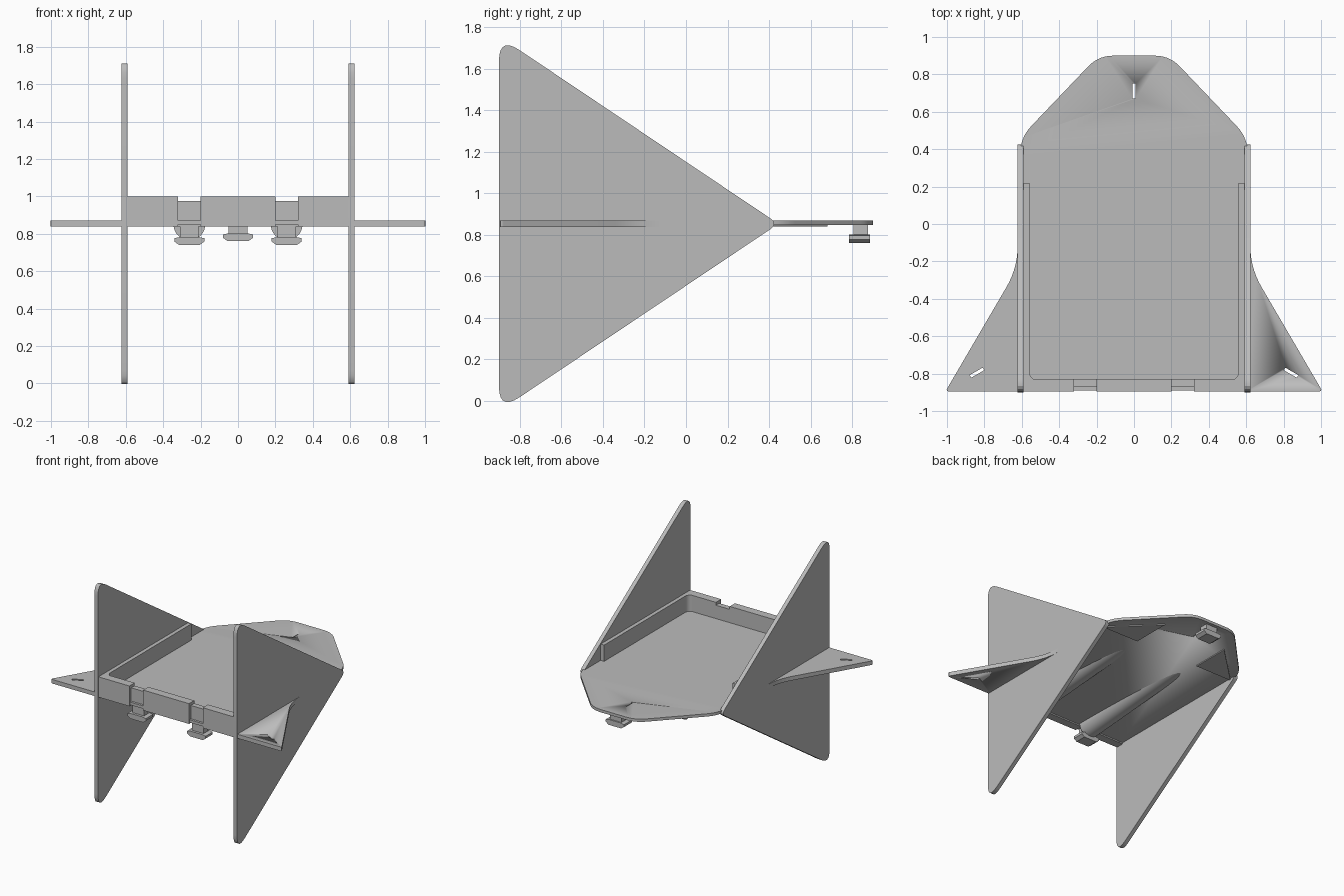
import bpy, bmesh, math
from mathutils import Vector, Matrix

if "Cube" in bpy.data.objects:
    bpy.data.objects.remove(bpy.data.objects["Cube"])

grey = bpy.data.materials.new("plain grey")
grey.diffuse_color = (0.5, 0.5, 0.5, 1)
grey.use_nodes = True
grey.node_tree.nodes["Principled BSDF"].inputs["Base Color"].default_value = grey.diffuse_color


def finish(name, bm, smooth=True):
    bmesh.ops.remove_doubles(bm, verts=bm.verts, dist=1e-5)
    bmesh.ops.recalc_face_normals(bm, faces=bm.faces)
    me = bpy.data.meshes.new(name)
    bm.to_mesh(me)
    bm.free()
    ob = bpy.data.objects.new(name, me)
    bpy.context.collection.objects.link(ob)
    me.materials.append(grey)
    if smooth:
        bpy.ops.object.select_all(action='DESELECT')
        ob.select_set(True)
        bpy.context.view_layer.objects.active = ob
        bpy.ops.object.shade_smooth_by_angle(angle=math.radians(25))
    return ob


def rounded(points, steps=7):
    """Points are (u, v, cut): each corner is replaced by a curve starting cut away."""
    out, n = [], len(points)
    for i, (u, v, cut) in enumerate(points):
        p = Vector((u, v))
        if cut == 0:
            out.append(p)
            continue
        a = p + (Vector(points[i - 1][:2]) - p).normalized() * cut
        b = p + (Vector(points[(i + 1) % n][:2]) - p).normalized() * cut
        for k in range(steps + 1):
            t = k / steps
            out.append(a * (1 - t) ** 2 + p * 2 * t * (1 - t) + b * t * t)
    return out


def extrude(name, outline, axis, lo, hi):
    """Prism from a 2D outline along x (outline y,z), y (x,z) or z (x,y)."""
    def place(p, d):
        return {'x': (d, p[0], p[1]), 'y': (p[0], d, p[1]), 'z': (p[0], p[1], d)}[axis]
    bm = bmesh.new()
    face = bm.faces.new([bm.verts.new(place(p, lo)) for p in outline])
    geo = bmesh.ops.extrude_face_region(bm, geom=[face])
    move = Vector(place((0, 0), hi - lo))
    bmesh.ops.translate(bm, vec=move, verts=[v for v in geo['geom'] if isinstance(v, bmesh.types.BMVert)])
    return finish(name, bm)


def box(name, x0, x1, y0, y1, z0, z1):
    return extrude(name, [(x0, y0), (x1, y0), (x1, y1), (x0, y1)], 'z', z0, z1)


def cut_slot(target, x, y, angle):
    # narrow vertical slot through a plate
    c = box("slot_cutter", -0.04, 0.04, -0.008, 0.008, 0.7, 1.0)
    c.data.transform(Matrix.Translation((x, y, 0)) @ Matrix.Rotation(math.radians(angle), 4, 'Z'))
    c.hide_render = True
    c.hide_viewport = True
    m = target.modifiers.new("slot", 'BOOLEAN')
    m.operation = 'DIFFERENCE'
    m.solver = 'EXACT'
    m.object = c


# deck plate with tapered, rounded nose
half = [(0.6, -0.89, 0), (0.61, 0.46, 0.09), (0.19, 0.90, 0.08)]
deck = extrude("deck", rounded(half + [(-u, v, c) for u, v, c in reversed(half)]), 'z', 0.848, 0.87)
cut_slot(deck, 0, 0.71, 90)

# tall side fin, symmetric above and below the deck
fin = rounded([(-0.9, 1.755, 0.12), (0.445, 0.853, 0.05), (-0.9, -0.048, 0.12)])

for s, side in ((-1, "left"), (1, "right")):
    extrude(side + "_fin", fin, 'x', s * 0.59, s * 0.622)

    # swept horizontal wing
    wing = rounded([(0.6, -0.895, 0), (1.008, -0.895, 0.02), (0.622, -0.235, 0.12), (0.622, -0.05, 0), (0.6, -0.05, 0)])
    w = extrude(side + "_wing", [(s * p[0], p[1]) for p in wing], 'z', 0.838, 0.87)
    cut_slot(w, s * 0.84, -0.795, s * -30)

    # side rail inside the fin
    box(side + "_rail", s * 0.56, s * 0.595, -0.87, 0.22, 0.85, 0.998)

    # curved inner corner between rail and front wall
    corner = rounded([(0.565, -0.835, 0), (0.51, -0.835, 0), (0.56, -0.83, 0.045), (0.56, -0.78, 0), (0.565, -0.78, 0)])
    extrude(side + "_corner", [(s * p[0], p[1]) for p in corner], 'z', 0.86, 0.998)

    # thin triangular stiffener under the nose
    extrude(side + "_stiffener", [(s * 0.28, 0.37), (s * 0.6, 0.37), (s * 0.28, 0.68)], 'z', 0.84, 0.85)

    # front wall blocks beside the notches
    box(side + "_wall_block", s * 0.32, s * 0.6, -0.895, -0.83, 0.838, 0.998)
    # lower set-back wall in the notch
    box(side + "_notch_wall", s * 0.19, s * 0.33, -0.872, -0.83, 0.838, 0.975)

# middle front wall block
box("middle_wall_block", -0.2, 0.2, -0.895, -0.83, 0.838, 0.998)
# inner lip completing the wall behind the notches
box("front_inner_lip", -0.57, 0.57, -0.85, -0.83, 0.85, 0.975)


def hook(name, x, y0, y1, z, top):
    # stem with a wider chamfered head
    box(name + "_stem", x - 0.05, x + 0.05, y0 + 0.02, y1 - 0.01, z + 0.03, top)
    head = [(-0.055, z), (0.055, z), (0.08, z + 0.018), (0.08, z + 0.036),
            (0.05, z + 0.042), (-0.05, z + 0.042), (-0.08, z + 0.036), (-0.08, z + 0.018)]
    extrude(name + "_head", [(x + u, v) for u, v in head], 'y', y0, y1)


hook("rear_hook", 0, 0.785, 0.885, 0.76, 0.855)

for s, side in ((-1, "left"), (1, "right")):
    hook(side + "_front_hook", s * 0.26, -0.89, -0.8, 0.74, 0.85)

    # half-round fairing sinking into the underside toward the nose
    bm = bmesh.new()
    rings, r, base = [], 0.085, 0.85
    for i in range(15):
        t = i / 14
        d = r * 0.995 * t
        a0 = math.asin(d / r)
        ring = []
        for k in range(17):
            a = math.pi + a0 + (math.pi - 2 * a0) * k / 16
            ring.append(bm.verts.new((s * 0.26 + r * math.cos(a), -0.82 + 1.05 * t, base + d + r * math.sin(a))))
        rings.append(ring)
    for a, b in zip(rings, rings[1:]):
        for k in range(16):
            bm.faces.new((a[k], a[k + 1], b[k + 1], b[k]))
    bm.faces.new(rings[0])
    finish(side + "_fairing", bm)
